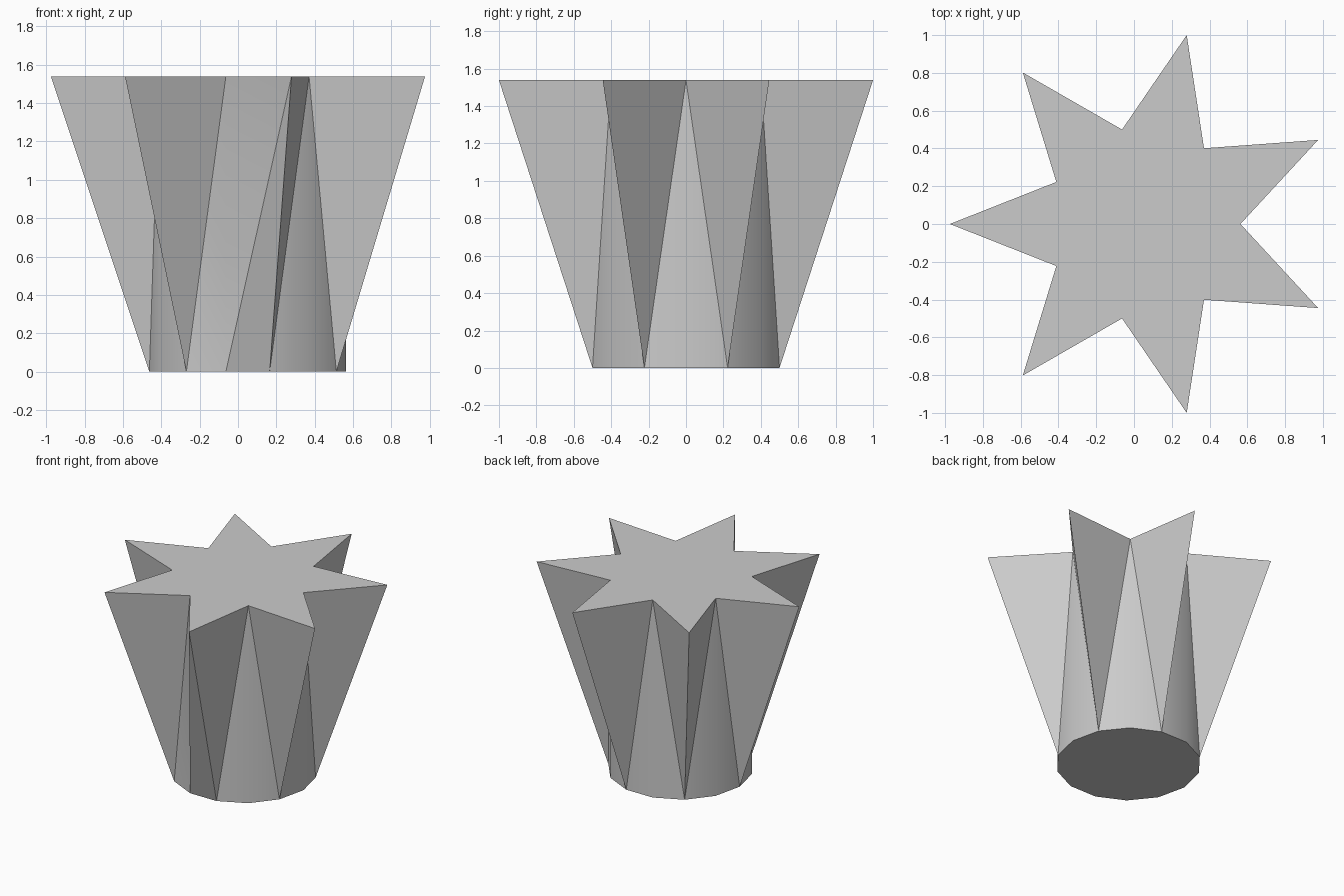
import bpy
import bmesh
from math import cos, sin, pi, radians

cube = bpy.data.objects.get("Cube")
if cube:
    bpy.data.objects.remove(cube, do_unlink=True)

POINTS = 7
OUTER = 1 / sin(3 * pi / POINTS)    # tips reach y = +-1
INNER = OUTER / 2
HEIGHT = OUTER * 1.5
CENTRE_X = OUTER * (1 - cos(pi / POINTS)) / 2

grey = bpy.data.materials.new("plain grey")
grey.use_nodes = True
colour = (0.6, 0.6, 0.6, 1)
grey.diffuse_color = colour
grey.node_tree.nodes["Principled BSDF"].inputs["Base Color"].default_value = colour

bm = bmesh.new()


def ring(z, tip_radius):
    """Ring alternating tips (even) and valleys (odd), starting at the -x tip."""
    verts = []
    for i in range(2 * POINTS):
        a = pi + i * pi / POINTS
        r = INNER if i % 2 else tip_radius
        verts.append(bm.verts.new((CENTRE_X + r * cos(a), r * sin(a), z)))
    return verts


# Round foot and star-shaped top
foot = ring(0, INNER)
star = ring(HEIGHT, OUTER)
bm.faces.new(star)
bm.faces.new(foot[::-1])

# Flanks: each is folded from the top valley down to the foot of the tip,
# except one by the front tip that is folded the other way
FLIPPED = 3
for i in range(2 * POINTS):
    j = (i + 1) % (2 * POINTS)
    if (i % 2 == 1) != (i == FLIPPED):
        bm.faces.new((foot[i], foot[j], star[i]))
        bm.faces.new((foot[j], star[j], star[i]))
    else:
        bm.faces.new((foot[i], foot[j], star[j]))
        bm.faces.new((foot[i], star[j], star[i]))

bmesh.ops.recalc_face_normals(bm, faces=bm.faces[:])
mesh = bpy.data.meshes.new("star_prism")
bm.to_mesh(mesh)
bm.free()
mesh.materials.append(grey)

body = bpy.data.objects.new("star_prism", mesh)
bpy.context.collection.objects.link(body)

# Smooth the round foot, keep the star ridges sharp
bpy.ops.object.select_all(action="DESELECT")
body.select_set(True)
bpy.context.view_layer.objects.active = body
bpy.ops.object.shade_smooth_by_angle(angle=radians(30))
